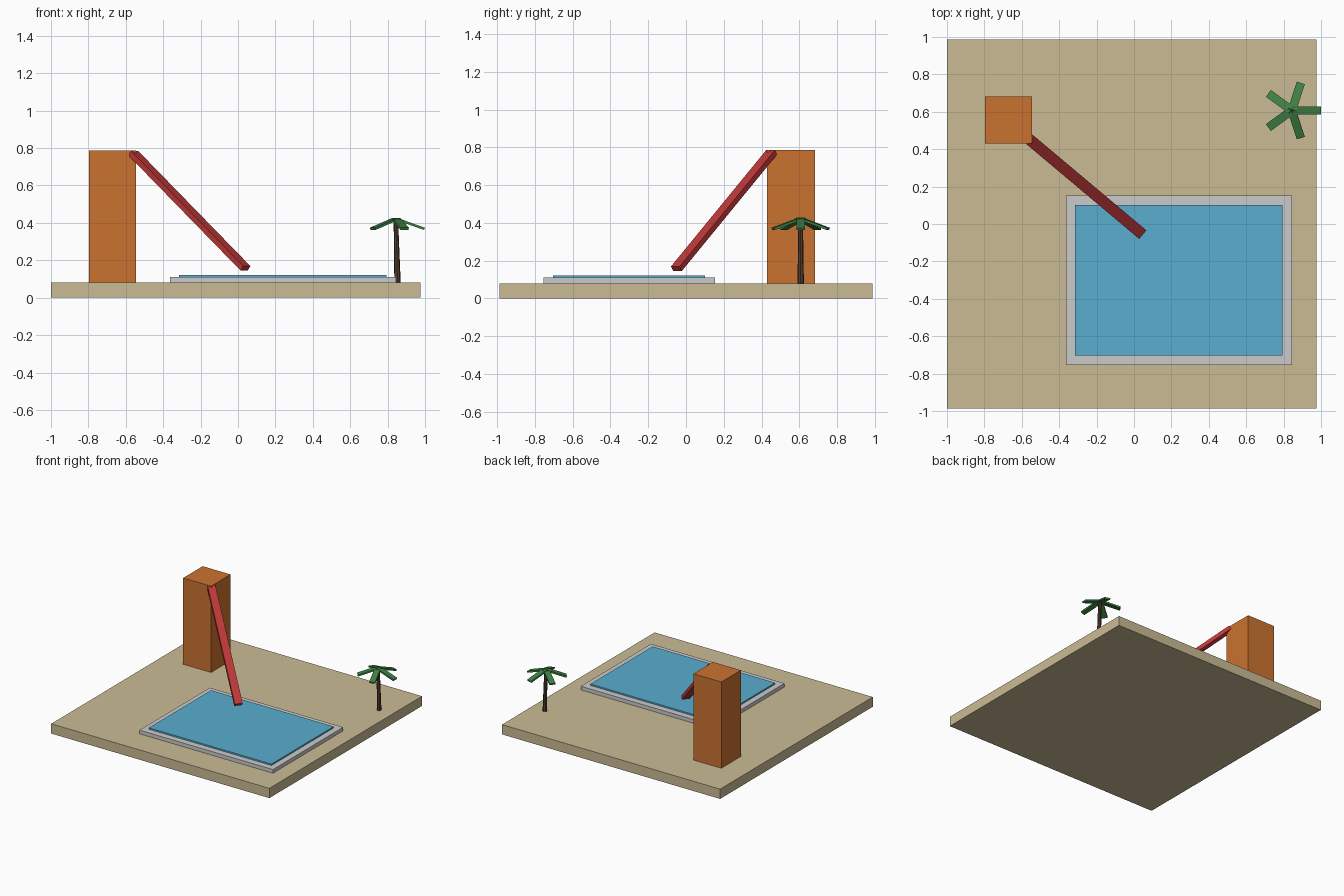
import bpy, math
from mathutils import Vector, Matrix

if "Cube" in bpy.data.objects:
    bpy.data.objects.remove(bpy.data.objects["Cube"])


def material(name, rgb):
    m = bpy.data.materials.new(name)
    m.diffuse_color = (*rgb, 1)
    m.use_nodes = True
    m.node_tree.nodes["Principled BSDF"].inputs["Base Color"].default_value = m.diffuse_color
    return m


SAND = material("sand", (0.60, 0.50, 0.30))
ORANGE = material("orange", (0.60, 0.17, 0.03))
RED = material("red", (0.53, 0.04, 0.04))
STONE = material("stone", (0.66, 0.66, 0.64))
WATER = material("water", (0.10, 0.42, 0.62))
BARK = material("bark", (0.09, 0.05, 0.03))
LEAF = material("leaf", (0.05, 0.22, 0.06))


def box(name, lo, hi, mat):
    """Axis-aligned box between two corners."""
    lo, hi = Vector(lo), Vector(hi)
    bpy.ops.mesh.primitive_cube_add(size=1)
    ob = bpy.context.object
    ob.name = name
    ob.matrix_world = Matrix.Translation((lo + hi) / 2) @ Matrix.Diagonal((*(hi - lo), 1))
    ob.data.materials.append(mat)
    return ob


def beam(name, start, end, width, thick, mat):
    """Box running from start to end, with its width kept level."""
    start, end = Vector(start), Vector(end)
    along = (end - start).normalized()
    side = Vector((0, 0, 1)).cross(along).normalized()
    up = along.cross(side)
    rot = Matrix((along, side, up)).transposed().to_4x4()
    size = Matrix.Diagonal(((end - start).length, width, thick, 1))
    bpy.ops.mesh.primitive_cube_add(size=1)
    ob = bpy.context.object
    ob.name = name
    ob.matrix_world = Matrix.Translation((start + end) / 2) @ rot @ size
    ob.data.materials.append(mat)
    return ob


# ground slab
box("base", (-1.0, -0.987, 0), (0.975, 0.987, 0.08), SAND)

# pool: stone surround with slightly raised water
box("pool_rim", (-0.363, -0.755, 0.08), (0.845, 0.153, 0.11), STONE)
box("pool_water", (-0.315, -0.703, 0.09), (0.795, 0.101, 0.122), WATER)

# tower and slide
box("tower", (-0.797, 0.43, 0.08), (-0.545, 0.682, 0.786), ORANGE)
beam("slide", (-0.56, 0.453, 0.773), (0.04, -0.051, 0.157), 0.06, 0.03, RED)

# palm trunk, leaning slightly
foot, crown = Vector((0.853, 0.607, 0.08)), Vector((0.844, 0.607, 0.415))
axis = crown - foot
bpy.ops.mesh.primitive_cone_add(vertices=8, radius1=0.017, radius2=0.012, depth=axis.length)
trunk = bpy.context.object
trunk.name = "palm_trunk"
trunk.matrix_world = Matrix.Translation((foot + crown) / 2) @ axis.to_track_quat('Z', 'Y').to_matrix().to_4x4()
trunk.data.materials.append(BARK)

# five drooping palm leaves
for i in range(5):
    a = math.tau * i / 5
    out = Vector((math.cos(a), math.sin(a), 0))
    inner = Vector((crown.x, crown.y, 0.421)) + out * 0.004
    tip = Vector((crown.x, crown.y, 0.368)) + out * 0.153
    beam(f"palm_leaf_{i + 1}", inner, tip, 0.045, 0.013, LEAF)
